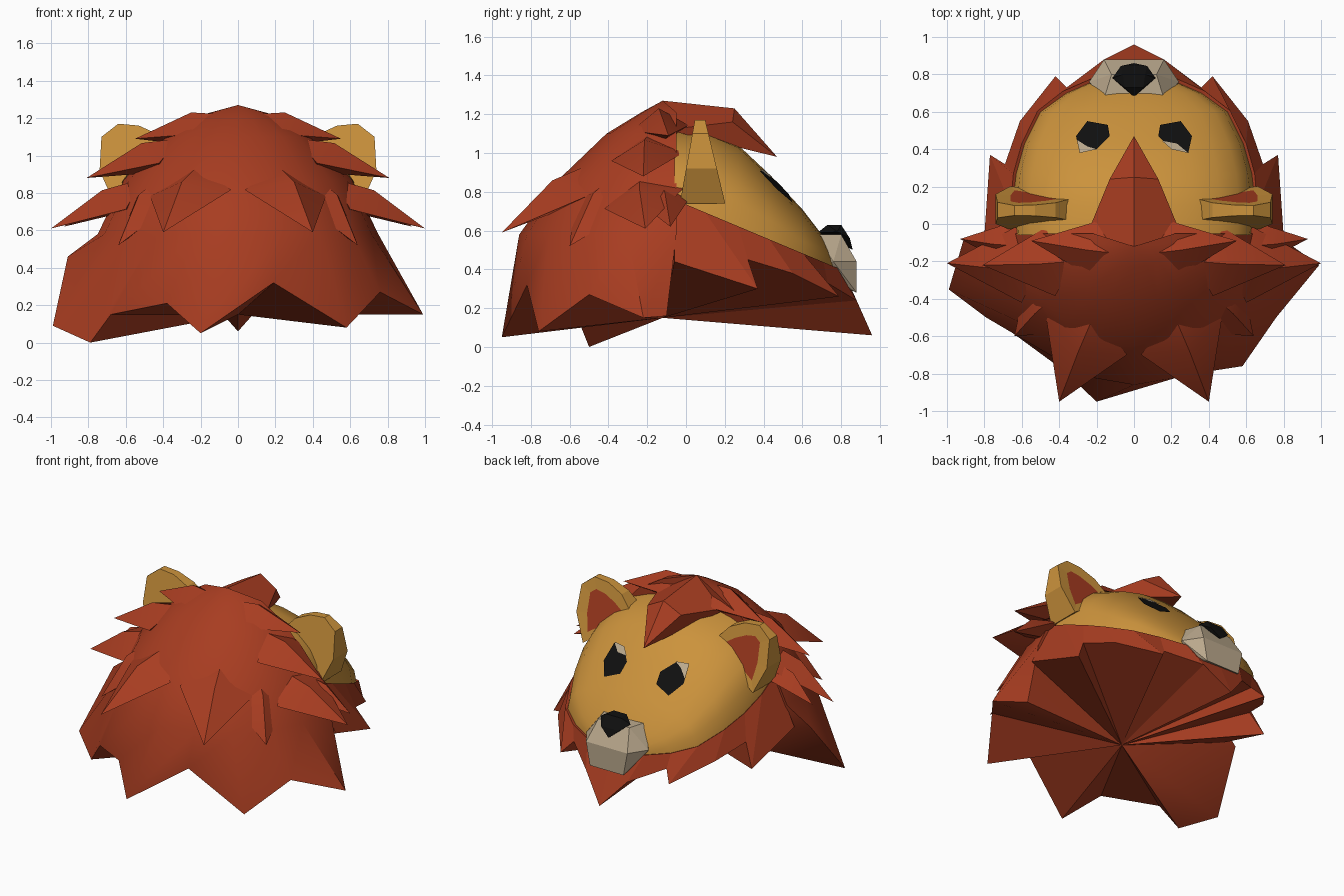
import bpy, bmesh, math
from mathutils import Vector
from mathutils.bvhtree import BVHTree

cube = bpy.data.objects.get("Cube")
if cube:
    bpy.data.objects.remove(cube, do_unlink=True)


def material(name, rgb):
    m = bpy.data.materials.new(name)
    m.use_nodes = True
    m.diffuse_color = (*rgb, 1)
    b = m.node_tree.nodes["Principled BSDF"]
    b.inputs["Base Color"].default_value = (*rgb, 1)
    b.inputs["Roughness"].default_value = 0.9
    return m


RED = material("rust red", (0.39, 0.046, 0.015))
GOLD = material("golden tan", (0.60, 0.29, 0.045))
CREAM = material("cream", (0.50, 0.40, 0.27))
BLACK = material("black", (0.005, 0.005, 0.005))


def finish(name, bm, mats, smooth=0):
    bmesh.ops.recalc_face_normals(bm, faces=bm.faces)
    me = bpy.data.meshes.new(name)
    bm.to_mesh(me)
    bm.free()
    for m in mats:
        me.materials.append(m)
    ob = bpy.data.objects.new(name, me)
    bpy.context.collection.objects.link(ob)
    if smooth:
        me.polygons.foreach_set("use_smooth", [True] * len(me.polygons))
        me.set_sharp_from_angle(angle=math.radians(smooth))
    return ob


def loft(rows):
    """Quads between rows of equal length."""
    bm = bmesh.new()
    grid = [[bm.verts.new(p) for p in row] for row in rows]
    for r, s in zip(grid, grid[1:]):
        for i in range(len(r) - 1):
            bm.faces.new((r[i], r[i + 1], s[i + 1], s[i]))
    return bm


def close_to(bm, point):
    """Join every open edge to one point."""
    bmesh.ops.remove_doubles(bm, verts=bm.verts, dist=0.0005)
    c = bm.verts.new(point)
    for e in [e for e in bm.edges if e.is_boundary]:
        bm.faces.new((e.verts[0], e.verts[1], c))


def hull(name, pts, mat, smooth=0):
    bm = bmesh.new()
    for p in pts:
        bm.verts.new(p)
    bmesh.ops.convex_hull(bm, input=bm.verts)
    bmesh.ops.delete(bm, geom=[v for v in bm.verts if not v.link_faces], context='VERTS')
    return finish(name, bm, [mat], smooth)


def both(pts):
    return [(s * x, y, z) for x, y, z in pts for s in (1, -1)]


def across(half):
    """Half a row, from +x to the middle, continued to -x."""
    return half + [(-x, y, z) for x, y, z in reversed(half[:-1])]


THROAT = (0, -0.12, 0.15)

# Back mane: dome with a ragged lower edge
rim = [(0.80, -0.10, 0.16), (0.99, -0.22, 0.15), (0.76, -0.50, 0.27), (0.58, -0.76, 0.08),
       (0.19, -0.82, 0.32), (-0.20, -0.95, 0.05), (-0.38, -0.78, 0.21), (-0.68, -0.56, 0.15),
       (-0.79, -0.50, 0.0), (-0.99, -0.35, 0.09), (-0.91, -0.08, 0.46)]
rows = [[(0, -0.12, 1.27)] * len(rim)]
for w, d, z in [(0.22, 0.18, 1.21), (0.4, 0.36, 1.1), (0.61, 0.6, 0.87), (0.75, 0.81, 0.58)]:
    row = []
    for i in range(len(rim)):
        a = math.pi * i / (len(rim) - 1)
        row.append((w * math.cos(a), -0.05 - d * math.sin(a), z))
    rows.append(row)
bm = loft(rows + [rim])
bmesh.ops.dissolve_degenerate(bm, dist=0.0005, edges=bm.edges)
close_to(bm, THROAT)
finish("back_mane", bm, [RED], 42)


# Broad pointed locks lying along the mane
def lock(name, tip, base, width):
    tip, base = Vector(tip), Vector(base)
    out = (base - Vector((0, -0.1, 0.5))).normalized()
    side = (tip - base).cross(out).normalized() * width
    ridge = base.lerp(tip, 0.35) + out * 0.05
    root = base.lerp(tip, 0.3)
    hull(name, [tip, base - out * 0.01, ridge, root + side - out * 0.06,
                root - side - out * 0.06, root - out * 0.14], RED, 40)


for s, label in ((1, "left"), (-1, "right")):
    for part, tip, base, width in [
            ("crown_lock", (0.55, -0.09, 1.09), (0.08, -0.16, 1.23), 0.15),
            ("temple_lock", (0.81, -0.22, 0.88), (0.32, -0.2, 1.1), 0.19),
            ("cheek_lock", (1.0, -0.21, 0.61), (0.52, -0.24, 0.88), 0.21),
            ("ruff_lock", (0.93, -0.08, 0.62), (0.6, -0.12, 0.84), 0.12),
            ("nape_lock", (0.40, -0.95, 0.59), (0.22, -0.5, 0.95), 0.24),
            ("shoulder_lock", (0.64, -0.60, 0.52), (0.42, -0.38, 0.89), 0.2)]:
        lock(label + "_" + part, (s * tip[0], *tip[1:]), (s * base[0], *base[1:]), width)

# Forelock over the brow
hull("forelock", [(0, 0.47, 0.98), (0, 0.25, 1.23), (0, -0.12, 1.27), (0, 0.08, 1.08)]
     + both([(0.13, 0.24, 1.16), (0.27, -0.1, 1.12)]), RED)

# Face: arched rows from ear line to muzzle
rows = []
for y, w, top in [(-0.06, 0.64, 1.12), (0.1, 0.65, 1.11), (0.27, 0.63, 1.04), (0.43, 0.585, 0.89),
                  (0.60, 0.50, 0.71), (0.70, 0.36, 0.58), (0.77, 0.2, 0.46), (0.80, 0.05, 0.4)]:
    edge = 0.72 - 0.42 * y
    rows.append([(w * math.cos(a), y, edge + (top - edge) * math.sin(a) ** 0.85)
                 for a in [math.pi * i / 12 for i in range(13)]])
bm = loft(rows)
bm.normal_update()
tree = BVHTree.FromBMesh(bm)
finish("face", bm, [GOLD], 60)

# Beard: ruff from the jaw line to a ragged edge, closed at the throat
jaw = [(x, y, 0.735 - 0.42 * y) for x, y in
       [(0.645, -0.06), (0.66, 0.10), (0.645, 0.27), (0.60, 0.43), (0.515, 0.605),
        (0.38, 0.71), (0.22, 0.78), (0, 0.81)]]
edge = [(0.80, -0.06, 0.44), (0.77, 0.37, 0.30), (0.69, 0.32, 0.45), (0.61, 0.55, 0.38),
        (0.42, 0.79, 0.26), (0.36, 0.73, 0.33), (0.16, 0.88, 0.24), (0, 0.96, 0.06)]
bm = loft([across(jaw), across(edge)])
close_to(bm, THROAT)
finish("beard", bm, [RED])

# Muzzle and nose
hull("muzzle", both([(0.16, 0.67, 0.58), (0.12, 0.80, 0.58), (0.24, 0.76, 0.44), (0.16, 0.88, 0.44),
                     (0.13, 0.88, 0.28), (0.2, 0.74, 0.38), (0.15, 0.6, 0.4)]), CREAM)
hull("nose", [(0, 0.68, 0.59), (0, 0.86, 0.50)]
     + both([(0.05, 0.73, 0.63), (0.06, 0.80, 0.63), (0.115, 0.78, 0.595), (0.07, 0.845, 0.56)]), BLACK)


# Eyes: flat plates resting on the face
def plates(name, eye, glint):
    def surface(p):
        hit, normal, _, _ = tree.ray_cast(Vector((*p, 2)), Vector((0, 0, -1)))
        return hit, normal if normal.z > 0 else -normal

    mid = (sum(p[0] for p in eye) / len(eye), sum(p[1] for p in eye) / len(eye))
    hits = [surface(p) for p in eye + [mid]]
    normal = sum((n for _, n in hits), Vector((0, 0, 0))).normalized()
    height = max(h.dot(normal) for h, _ in hits)
    for label, outline, mat, lift in (("eye", eye, BLACK, 0.006), ("glint", glint, CREAM, 0.011)):
        bm = bmesh.new()
        bm.faces.new([bm.verts.new((x, y, (height + lift - normal.x * x - normal.y * y) / normal.z))
                      for x, y in outline])
        ob = finish(name + "_" + label, bm, [mat])
        if ob.data.polygons[0].normal.z < 0:
            ob.data.flip_normals()


eye = [(0.14, 0.53), (0.25, 0.55), (0.31, 0.47), (0.29, 0.38), (0.2, 0.40), (0.13, 0.47)]
plates("left", eye, [(0.15, 0.445), (0.2, 0.40), (0.29, 0.38), (0.23, 0.43)])
plates("right", [(-x, y) for x, y in eye], [(-0.305, 0.45), (-0.29, 0.38), (-0.2, 0.40), (-0.25, 0.415)])

# Ears: tapered slabs with an inset red inside
for s, label in ((1, "left"), (-1, "right")):
    shape = [(0.30, 0.98), (0.42, 1.11), (0.53, 1.16), (0.64, 1.17), (0.73, 1.10), (0.74, 0.92), (0.66, 0.74)]
    bm = bmesh.new()
    front = [bm.verts.new((s * x, 0.2 - 0.24 * (z - 0.75), z)) for x, z in shape]
    back = [bm.verts.new((s * x, -0.03 + 0.18 * (z - 0.75), z)) for x, z in shape]
    f = bm.faces.new(front)
    bm.faces.new(back)
    for i in range(len(shape)):
        j = (i + 1) % len(shape)
        bm.faces.new((front[i], front[j], back[j], back[i]))
    bmesh.ops.recalc_face_normals(bm, faces=bm.faces)
    bmesh.ops.inset_region(bm, faces=[f], thickness=0.08, depth=-0.004)
    f.material_index = 1
    finish(label + "_ear", bm, [GOLD, RED])
